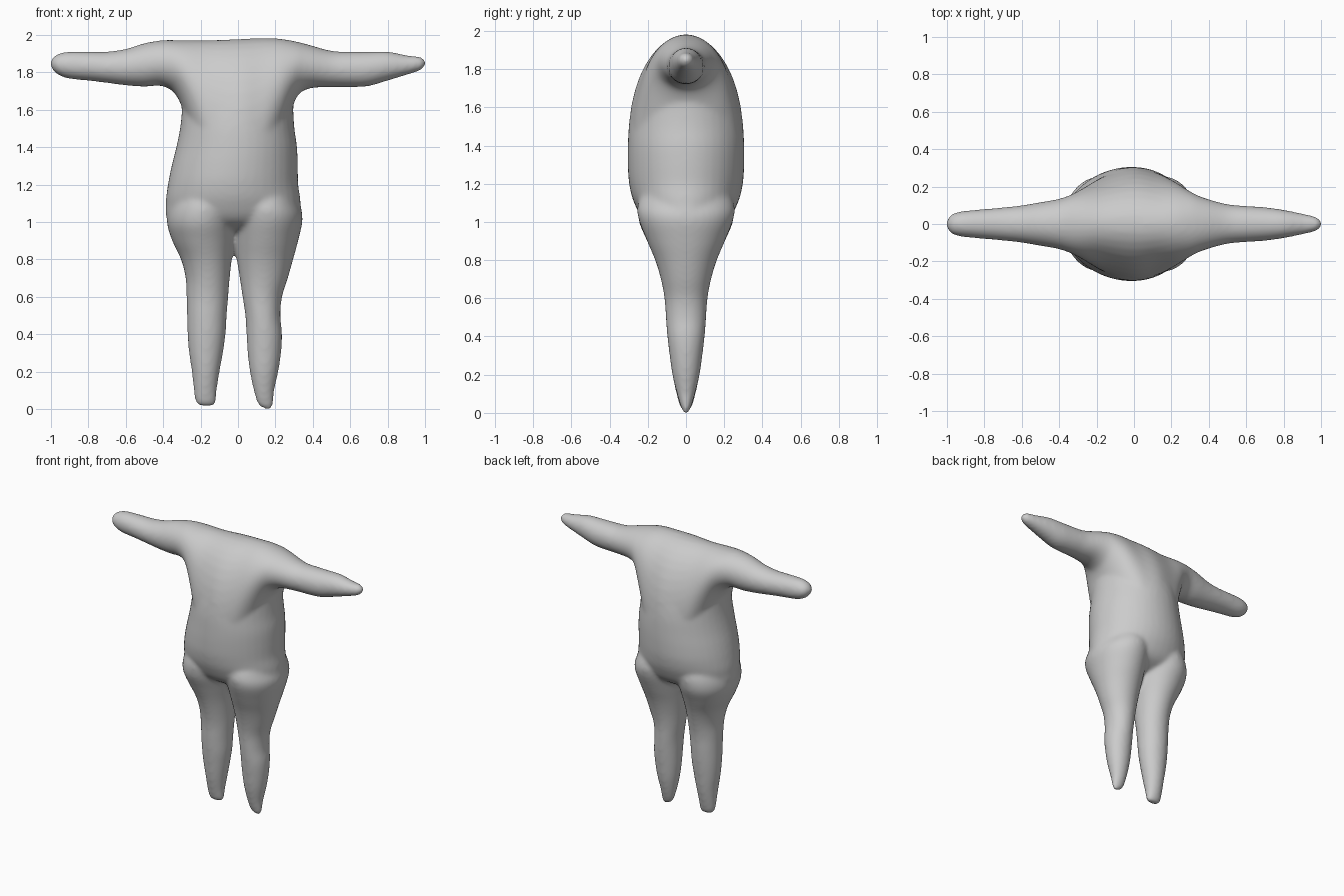
import bpy, bmesh, math

bm = bmesh.new()
SIDES, SUB = 40, 5


def spline(rows):
    """Catmull-Rom refinement of a list of section rows."""
    out = []
    for i in range(len(rows) - 1):
        p0, p1 = rows[max(i - 1, 0)], rows[i]
        p2, p3 = rows[i + 1], rows[min(i + 2, len(rows) - 1)]
        for k in range(SUB):
            t = k / SUB
            out.append([0.5 * (2 * b + (c - a) * t + (2 * a - 5 * b + 4 * c - d) * t * t
                               + (3 * b - a - 3 * c + d) * t ** 3)
                        for a, b, c, d in zip(p0, p1, p2, p3)])
    return out + [list(rows[-1])]


def loft(rows, along_x=False):
    """Closed loft of elliptical sections: (position, low edge, high edge, half depth in y)."""
    rings = []
    for s, lo, hi, dy in spline(rows):
        c, r, dy = (lo + hi) / 2, max((hi - lo) / 2, 0.004), max(dy, 0.004)
        ring = []
        for k in range(SIDES):
            a = 2 * math.pi * k / SIDES
            u, y = c + r * math.cos(a), dy * math.sin(a)
            ring.append(bm.verts.new((s, y, u) if along_x else (u, y, s)))
        rings.append(ring)
    for a, b in zip(rings, rings[1:]):
        for k in range(SIDES):
            n = (k + 1) % SIDES
            bm.faces.new((a[k], a[n], b[n], b[k]))
    bm.faces.new(rings[0][::-1])
    bm.faces.new(rings[-1])


# trunk
loft([(0.93, -0.12, 0.08, 0.07), (1.0, -0.36, 0.32, 0.21), (1.1, -0.385, 0.335, 0.272),
      (1.2, -0.375, 0.322, 0.298), (1.3, -0.355, 0.32, 0.305), (1.4, -0.33, 0.316, 0.305),
      (1.5, -0.31, 0.302, 0.3), (1.6, -0.3, 0.296, 0.284), (1.7, -0.3, 0.296, 0.25),
      (1.8, -0.24, 0.24, 0.17)])

# arms and shoulders, one span from hand to hand
loft([(-1.003, 1.835, 1.86, 0.012), (-0.985, 1.805, 1.885, 0.045), (-0.95, 1.78, 1.903, 0.062),
      (-0.9, 1.765, 1.911, 0.071), (-0.8, 1.755, 1.911, 0.08), (-0.7, 1.743, 1.911, 0.089),
      (-0.6, 1.73, 1.925, 0.1), (-0.5, 1.723, 1.956, 0.117), (-0.4, 1.725, 1.972, 0.135),
      (-0.32, 1.66, 1.972, 0.165), (-0.25, 1.45, 1.972, 0.205), (-0.15, 1.05, 1.972, 0.26),
      (0.0, 0.92, 1.978, 0.3), (0.12, 1.0, 1.982, 0.275), (0.22, 1.38, 1.98, 0.225),
      (0.3, 1.64, 1.967, 0.175), (0.37, 1.71, 1.95, 0.142), (0.5, 1.72, 1.915, 0.106),
      (0.6, 1.72, 1.911, 0.097), (0.7, 1.726, 1.911, 0.09), (0.8, 1.755, 1.911, 0.076),
      (0.9, 1.785, 1.892, 0.056), (0.97, 1.808, 1.884, 0.04), (0.994, 1.825, 1.873, 0.025),
      (1.003, 1.84, 1.86, 0.01)], along_x=True)

# left-hand leg in the front view
loft([(0.015, -0.19, -0.135, 0.012), (0.03, -0.225, -0.118, 0.03), (0.1, -0.237, -0.113, 0.05),
      (0.2, -0.247, -0.098, 0.072), (0.3, -0.262, -0.08, 0.086), (0.4, -0.27, -0.066, 0.098),
      (0.5, -0.273, -0.06, 0.106), (0.6, -0.275, -0.052, 0.113), (0.7, -0.28, -0.044, 0.132),
      (0.8, -0.305, -0.033, 0.162), (0.9, -0.352, -0.016, 0.204), (1.0, -0.38, 0.0, 0.246),
      (1.1, -0.36, 0.02, 0.25), (1.2, -0.3, 0.0, 0.2)])

# right-hand leg in the front view
loft([(-0.002, 0.145, 0.182, 0.01), (0.025, 0.105, 0.189, 0.025), (0.1, 0.083, 0.195, 0.048),
      (0.2, 0.063, 0.216, 0.072), (0.3, 0.051, 0.231, 0.086), (0.4, 0.045, 0.236, 0.098),
      (0.5, 0.039, 0.227, 0.106), (0.6, 0.024, 0.236, 0.113), (0.7, 0.009, 0.267, 0.132),
      (0.8, -0.006, 0.295, 0.162), (0.9, -0.018, 0.322, 0.204), (1.02, -0.03, 0.346, 0.25),
      (1.1, -0.03, 0.32, 0.25), (1.2, 0.0, 0.28, 0.2)])

bmesh.ops.recalc_face_normals(bm, faces=bm.faces)
mesh = bpy.data.meshes.new("body")
bm.to_mesh(mesh)
bm.free()
body = bpy.data.objects.new("body", mesh)
bpy.context.collection.objects.link(body)

# fuse the limbs into one soft skin
fuse = body.modifiers.new("fuse", 'REMESH')
fuse.mode = 'VOXEL'
fuse.voxel_size = 0.011
fuse.use_smooth_shade = True
soften = body.modifiers.new("soften", 'SMOOTH')
soften.factor = 0.5
soften.iterations = 18
